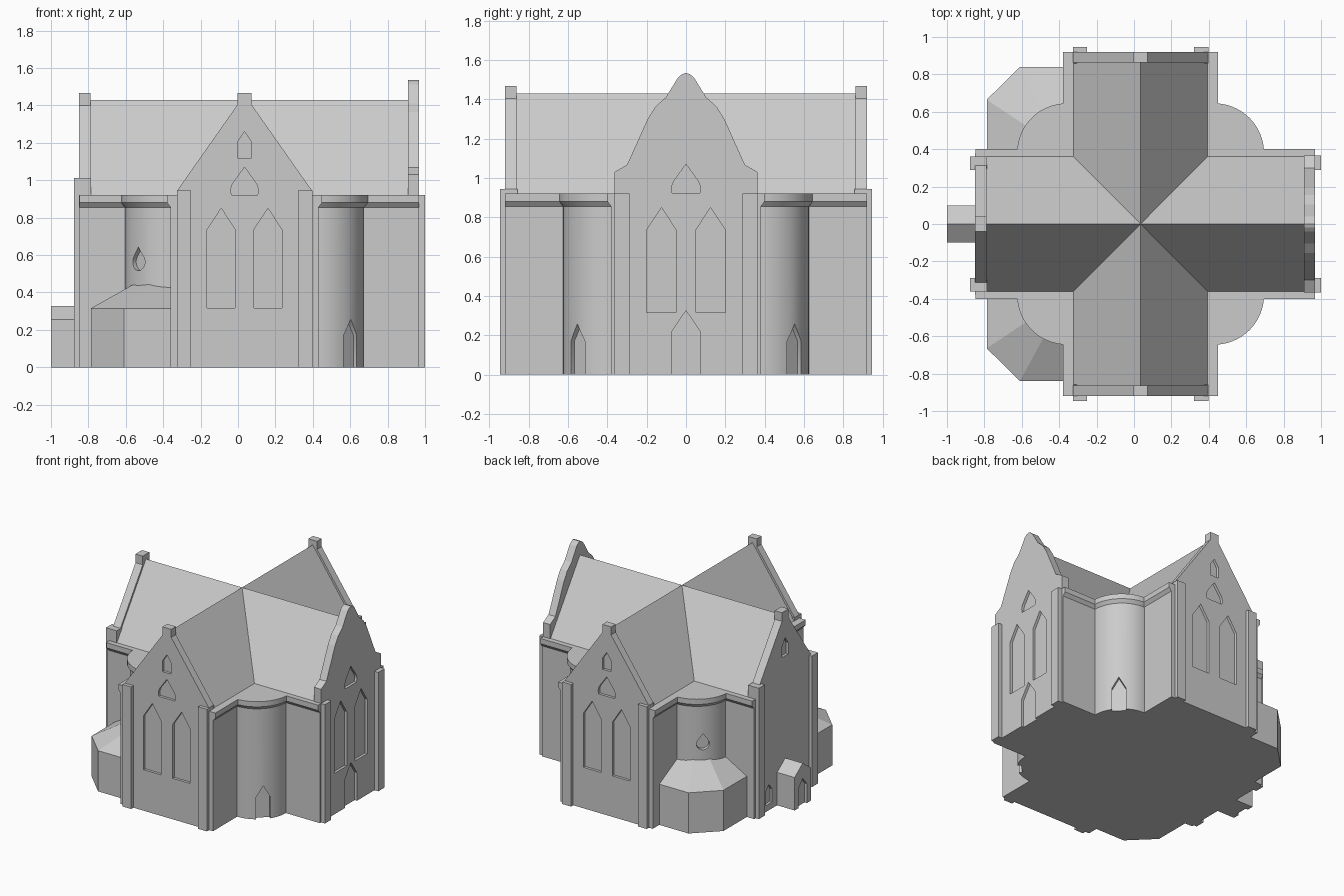
import bpy, bmesh, math
from mathutils import Vector

if "Cube" in bpy.data.objects:
    bpy.data.objects.remove(bpy.data.objects["Cube"])

CX = 0.035                      # crossing of the two ridges
EAVE, RIDGE = 0.92, 1.43
stone = bpy.data.materials.new("grey_stone")
stone.diffuse_color = (0.6, 0.6, 0.6, 1)
stone.use_nodes = True
stone.node_tree.nodes["Principled BSDF"].inputs["Base Color"].default_value = stone.diffuse_color
FRONT, RIGHT, BACK, LEFT = -90, 0, 90, 180


def finish(name, bm):
    bmesh.ops.recalc_face_normals(bm, faces=bm.faces)
    me = bpy.data.meshes.new(name)
    bm.to_mesh(me)
    bm.free()
    me.materials.append(stone)
    ob = bpy.data.objects.new(name, me)
    bpy.context.collection.objects.link(ob)
    return ob


def prism(name, pts, angle, d0, d1, centre=(CX, 0)):
    """Upright (u, z) outline pushed outwards from d0 to d1 in direction angle."""
    a = math.radians(angle)
    n, u = Vector((math.cos(a), math.sin(a), 0)), Vector((-math.sin(a), math.cos(a), 0))
    c = Vector((*centre, 0))
    bm = bmesh.new()
    rings = [[bm.verts.new(c + u * p + n * d + Vector((0, 0, z))) for p, z in pts] for d in (d0, d1)]
    bm.faces.new(rings[0])
    bm.faces.new(rings[1])
    for i in range(len(pts)):
        j = (i + 1) % len(pts)
        bm.faces.new((rings[0][i], rings[0][j], rings[1][j], rings[1][i]))
    return finish(name, bm)


def lathe(name, profile, centre, steps=64):
    """Solid turned about the vertical axis from (radius, z) points."""
    bm = bmesh.new()
    rings = [[bm.verts.new((centre[0] + r * math.cos(2 * math.pi * i / steps),
                            centre[1] + r * math.sin(2 * math.pi * i / steps), z))
              for i in range(steps)] for r, z in profile]
    bm.faces.new(rings[0])
    bm.faces.new(rings[-1])
    for lo, hi in zip(rings, rings[1:]):
        for i in range(steps):
            j = (i + 1) % steps
            bm.faces.new((lo[i], lo[j], hi[j], hi[i]))
    return finish(name, bm)


def mirror(half):
    """Complete a symmetric outline from its right half, listed bottom to top."""
    return half + [(-u, z) for u, z in reversed(half) if u > 0]


def rect(u0, u1, z0, z1):
    return [(u0, z0), (u1, z0), (u1, z1), (u0, z1)]


def lancet(u, w, z0, z1, z2):
    return [(u - w, z0), (u + w, z0), (u + w, z1), (u, z2), (u - w, z1)]


def teardrop(z, r, tip):
    t = math.acos(r / (tip - z))
    s, e = math.pi / 2 + t, math.pi * 2.5 - t
    arc = [(r * math.cos(s + (e - s) * i / 20), z + r * math.sin(s + (e - s) * i / 20)) for i in range(21)]
    return arc + [(0, tip)]


def recess(ob, outlines, angle, d0, d1, centre=(CX, 0)):
    """Sink outlines into a wall."""
    bpy.context.view_layer.objects.active = ob
    for pts in outlines:
        cutter = prism("cutter", pts, angle, d0, d1, centre)
        mod = ob.modifiers.new("recess", 'BOOLEAN')
        mod.operation, mod.solver, mod.object = 'DIFFERENCE', 'EXACT', cutter
        bpy.ops.object.modifier_apply(modifier=mod.name)
        bpy.data.objects.remove(cutter)


# Walls, roofs and cornices of the two crossing arms
for name, angle, w, near, far, rw, c0, c1 in (
        ("long_arm", RIGHT, 0.38, -0.83, 0.88, 0.36, -0.882, 0.932),
        ("cross_arm", BACK, 0.395, -0.87, 0.87, 0.358, -0.92, 0.92)):
    prism(name + "_walls", rect(-w, w, 0, EAVE), angle, near, far)
    prism(name + "_roof", [(-rw, EAVE), (rw, EAVE), (0, RIDGE)], angle, near, far)
    prism(name + "_cornice", mirror([(w, 0.855), (w + 0.02, 0.88), (w + 0.02, EAVE)]), angle, c0, c1)

# Gable ends with sunk windows
tall = [lancet(s * 0.125, 0.075, 0.317, 0.735, 0.85) for s in (-1, 1)]
drop = teardrop(0.945, 0.073, 1.07)
small = lancet(0, 0.037, 1.12, 1.205, 1.26)
for name, angle in (("front_gable", FRONT), ("back_gable", BACK)):
    g = prism(name, mirror([(0.395, 0), (0.395, EAVE), (0.36, EAVE), (0.36, 0.945),
                            (0.037, 1.405), (0.037, 1.467)]), angle, 0.863, 0.92)
    recess(g, tall + [drop, small], angle, 0.9, 1.0)
g = prism("right_gable", mirror([(0.38, 0), (0.38, EAVE), (0.365, EAVE), (0.365, 1.03), (0.3, 1.067),
                                 (0.195, 1.3), (0.155, 1.364), (0.103, 1.41), (0.04, 1.512),
                                 (0.02, 1.528), (0, 1.535)]), RIGHT, 0.873, 0.932)
recess(g, tall + [drop, lancet(0, 0.075, -0.01, 0.215, 0.325)], RIGHT, 0.912, 1.0)
g = prism("left_gable", mirror([(0.38, 0), (0.38, EAVE), (0.36, EAVE), (0.36, 0.945),
                                (0.04, 1.4), (0.04, 1.467)]), LEFT, 0.823, 0.885)
recess(g, [small] + [lancet(s * 0.2, 0.04, 0.05, 0.15, 0.2) for s in (-1, 1)], LEFT, 0.865, 1.0)

# Corner buttresses
for name, angle, u0, u1, d0, d1, top in (
        ("front", FRONT, 0.287, 0.362, 0.858, 0.947, 0.945), ("back", BACK, 0.287, 0.362, 0.858, 0.947, 0.945),
        ("right", RIGHT, 0.288, 0.365, 0.9, 0.965, EAVE), ("left", LEFT, 0.288, 0.362, 0.82, 0.912, 1.013)):
    for s in (-1, 1):
        prism(name + "_buttress", rect(s * u0, s * u1, 0, top), angle, d0, d1)

# Round stair towers in the four inner corners, doors right and drop windows left
for sx in (-1, 1):
    for sy in (-1, 1):
        c = (CX + sx * 0.395, sy * 0.38)
        t = lathe("corner_tower", [(0.245, 0), (0.245, 0.87)], c)
        hole = lancet(0, 0.05, -0.01, 0.17, 0.257) if sx > 0 else teardrop(0.563, 0.046, 0.642)
        recess(t, [hole], math.degrees(math.atan2(sy, sx)), 0.215, 0.4, c)
        k = lathe("tower_cornice", [(0.245, 0.855), (0.265, 0.88), (0.265, EAVE)], c)
        for ob in (t, k):
            bpy.ops.object.select_all(action='DESELECT')
            ob.select_set(True)
            bpy.context.view_layer.objects.active = ob
            bpy.ops.object.shade_smooth_by_angle(angle=math.radians(30))

# Low faceted chapels around the left towers
for sy in (-1, 1):
    bm = bmesh.new()
    plan = [(-0.36, 0.38), (-0.36, 0.84), (-0.61, 0.84), (-0.787, 0.665), (-0.787, 0.38)]
    low = [bm.verts.new((x, sy * y, 0)) for x, y in plan]
    high = [bm.verts.new((x, sy * y, 0.315)) for x, y in plan]
    peak = bm.verts.new((-0.36, sy * 0.38, 0.555))
    bm.faces.new(low)
    for i in range(5):
        j = (i + 1) % 5
        bm.faces.new((low[i], low[j], high[j], high[i]))
        if 0 < i < 4:
            bm.faces.new((high[i], high[j], peak))
    bm.faces.new((high[0], high[1], peak))
    bm.faces.new((high[4], high[0], peak))
    finish("side_chapel", bm)

# Small gabled porch on the left end
p = prism("porch", lancet(0, 0.1, 0, 0.255, 0.328), LEFT, 0.86, 1.035)
recess(p, [lancet(0, 0.05, -0.01, 0.15, 0.21)], LEFT, 1.015, 1.1)
